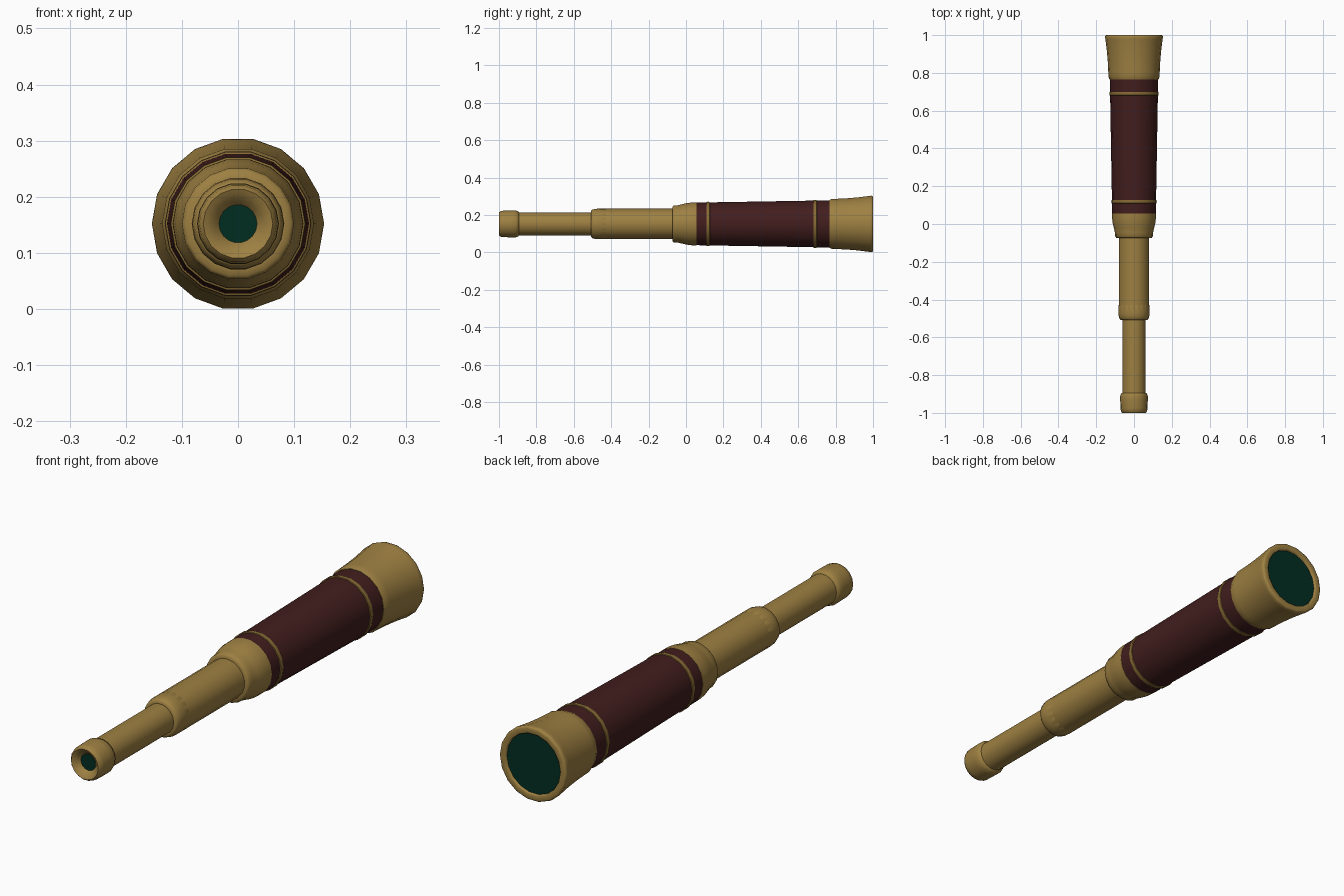
import bpy, bmesh, math

if "Cube" in bpy.data.objects:
    bpy.data.objects.remove(bpy.data.objects["Cube"])

SIDES = 18
AXIS_Z = 0.152


def material(name, rgb):
    m = bpy.data.materials.new(name)
    m.diffuse_color = (*rgb, 1)
    m.use_nodes = True
    m.node_tree.nodes["Principled BSDF"].inputs["Base Color"].default_value = m.diffuse_color
    return m


brass = material("brass", (0.34, 0.215, 0.054))
dark_brass = material("dark brass", (0.24, 0.145, 0.034))
leather = material("dark red leather", (0.054, 0.0125, 0.0125))
glass = material("green glass", (0.0005, 0.027, 0.015))


def lathe(name, profile, mat, turn=0.0):
    """Spin (y, radius) points about the long axis; radius 0 closes the end."""
    bm = bmesh.new()
    rings = []
    for y, r in profile:
        if r == 0:
            rings.append([bm.verts.new((0, y, AXIS_Z))] * SIDES)
            continue
        ring = []
        for i in range(SIDES):
            a = 2 * math.pi * i / SIDES + turn
            ring.append(bm.verts.new((r * math.cos(a), y, AXIS_Z + r * math.sin(a))))
        rings.append(ring)
    for a, b in zip(rings, rings[1:]):
        for i in range(SIDES):
            j = (i + 1) % SIDES
            corners = list(dict.fromkeys((a[i], a[j], b[j], b[i])))
            bm.faces.new(corners)
    me = bpy.data.meshes.new(name)
    bm.to_mesh(me)
    bm.free()
    me.materials.append(mat)
    ob = bpy.data.objects.new(name, me)
    bpy.context.collection.objects.link(ob)
    bpy.ops.object.select_all(action='DESELECT')
    ob.select_set(True)
    bpy.context.view_layer.objects.active = ob
    bpy.ops.object.shade_smooth_by_angle(angle=math.radians(60))
    return ob


# Eyepiece cup with a funnel leading in to the small lens
lathe("eyepiece", [(-0.893, 0.060), (-0.895, 0.067), (-0.910, 0.073), (-0.93, 0.073),
                   (-0.975, 0.072), (-0.992, 0.069), (-1.0, 0.062), (-0.996, 0.054),
                   (-0.988, 0.044), (-0.978, 0.036), (-0.974, 0.033)][::-1], brass)
lathe("eyepiece_lens", [(-0.976, 0), (-0.976, 0.034)], glass)

# Two sliding draw tubes
lathe("small_draw_tube", [(-0.91, 0.062), (-0.49, 0.062)], brass)
lathe("small_tube_collar", [(-0.508, 0.061), (-0.508, 0.071), (-0.502, 0.077),
                            (-0.487, 0.081), (-0.47, 0.0825), (-0.43, 0.0815),
                            (-0.425, 0.079)], brass)
lathe("large_draw_tube", [(-0.475, 0.0815), (-0.06, 0.0815)], brass, math.pi / SIDES)

# Stepped brass collar at the near end of the barrel
lathe("barrel_collar", [(-0.073, 0.079), (-0.073, 0.094), (-0.066, 0.100), (-0.045, 0.101),
                        (-0.02, 0.107), (0.0, 0.112), (0.03, 0.116), (0.055, 0.1165),
                        (0.057, 0.112)], brass)


# Tapered leather barrel with two thin darker bands
def barrel_radius(y):
    return 0.1155 + 0.0125 * (y - 0.05) / 0.72


lathe("leather_barrel", [(y, barrel_radius(y)) for y in (0.05, 0.29, 0.53, 0.785)], leather)
for name, y in (("near_band", 0.118), ("far_band", 0.69)):
    r = barrel_radius(y)
    lathe(name, [(y - 0.010, r - 0.002), (y - 0.008, r + 0.003), (y, r + 0.004),
                 (y + 0.008, r + 0.003), (y + 0.010, r - 0.002)], dark_brass)

# Flared objective bell and its large lens
lathe("objective_bell", [(0.766, 0.125), (0.766, 0.130), (0.780, 0.1355), (0.80, 0.136),
                         (0.86, 0.139), (0.92, 0.144), (0.975, 0.151), (0.990, 0.1535),
                         (0.998, 0.151), (1.0, 0.146), (1.0, 0.129), (0.998, 0.125),
                         (0.985, 0.124)], brass)
lathe("objective_lens", [(0.990, 0.1245), (0.990, 0)], glass)

# Make every surface face outward
for ob in bpy.context.collection.objects:
    bm = bmesh.new()
    bm.from_mesh(ob.data)
    if "lens" not in ob.name:
        wide = max(bm.faces, key=lambda f: f.calc_center_median().x)
        if wide.normal.x < 0:
            bmesh.ops.reverse_faces(bm, faces=bm.faces[:])
    else:
        side = -1 if "eyepiece" in ob.name else 1
        bmesh.ops.reverse_faces(bm, faces=[f for f in bm.faces if f.normal.y * side < 0])
    bm.to_mesh(ob.data)
    bm.free()
